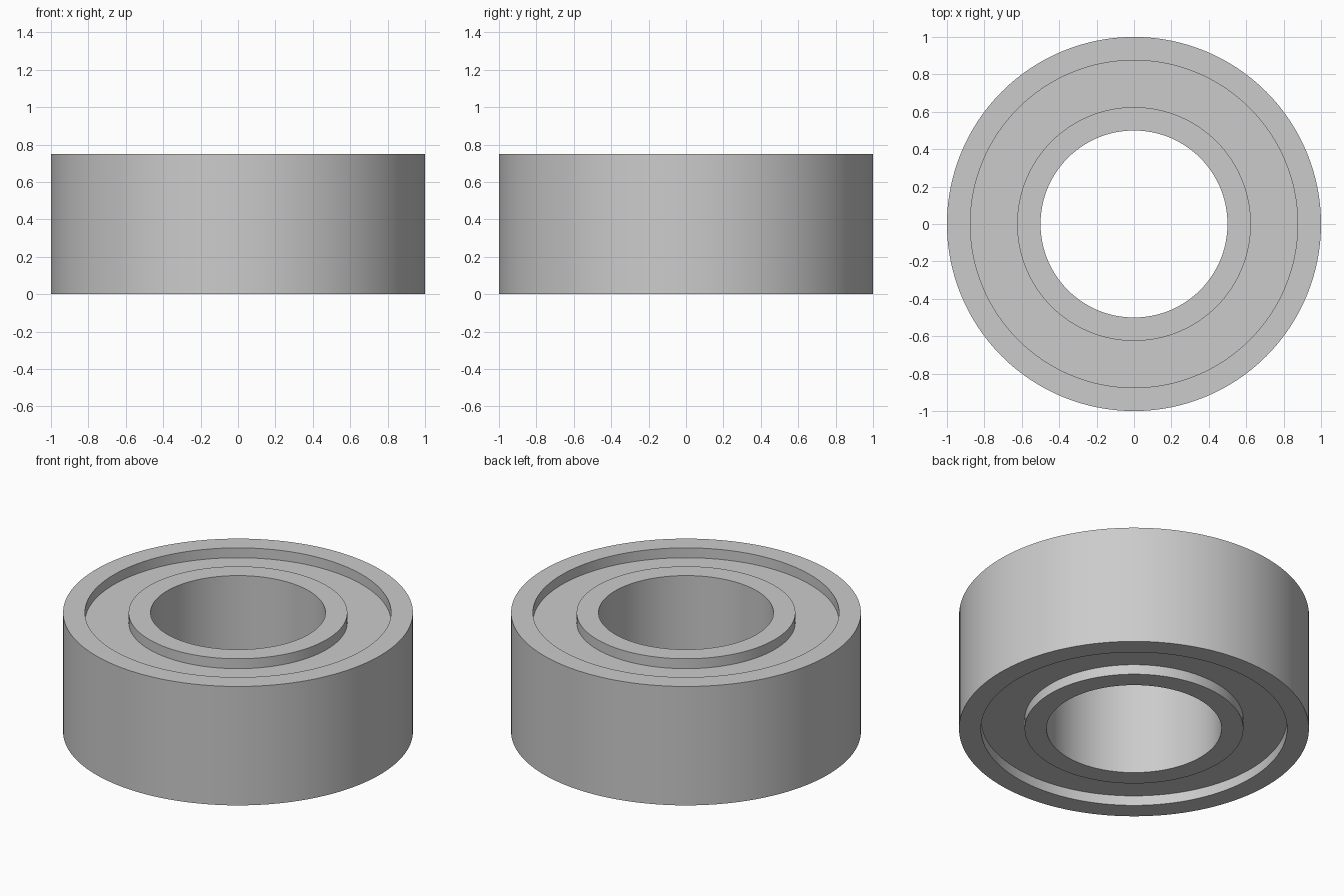
import bpy, bmesh, math

cube = bpy.data.objects.get("Cube")
if cube:
    bpy.data.objects.remove(cube, do_unlink=True)

HEIGHT = 0.75
RECESS = 0.0625
SEGMENTS = 128

steel = bpy.data.materials.new("grey steel")
steel.use_nodes = True
colour = (0.6, 0.6, 0.6, 1)
steel.diffuse_color = colour
steel.node_tree.nodes["Principled BSDF"].inputs["Base Color"].default_value = colour


def ring(name, inner, outer, bottom, top):
    """Revolve a rectangular section around the z axis."""
    bm = bmesh.new()
    section = [(inner, bottom), (outer, bottom), (outer, top), (inner, top)]
    verts = [bm.verts.new((r, 0, z)) for r, z in section]
    edges = [bm.edges.new((verts[i - 1], verts[i])) for i in range(len(verts))]
    bmesh.ops.spin(bm, geom=verts + edges, cent=(0, 0, 0), axis=(0, 0, 1),
                   angle=math.tau, steps=SEGMENTS, use_merge=True)
    bmesh.ops.remove_doubles(bm, verts=bm.verts, dist=0.0001)
    bmesh.ops.recalc_face_normals(bm, faces=bm.faces)
    mesh = bpy.data.meshes.new(name)
    bm.to_mesh(mesh)
    bm.free()
    mesh.materials.append(steel)
    obj = bpy.data.objects.new(name, mesh)
    bpy.context.collection.objects.link(obj)
    bpy.ops.object.select_all(action="DESELECT")
    obj.select_set(True)
    bpy.context.view_layer.objects.active = obj
    bpy.ops.object.shade_smooth_by_angle(angle=math.radians(30))
    return obj


# Races stand full height; the shield between them is recessed on both sides
ring("outer_race", 0.875, 1.0, 0, HEIGHT)
ring("inner_race", 0.5, 0.625, 0, HEIGHT)
ring("shield", 0.615, 0.885, RECESS, HEIGHT - RECESS)
